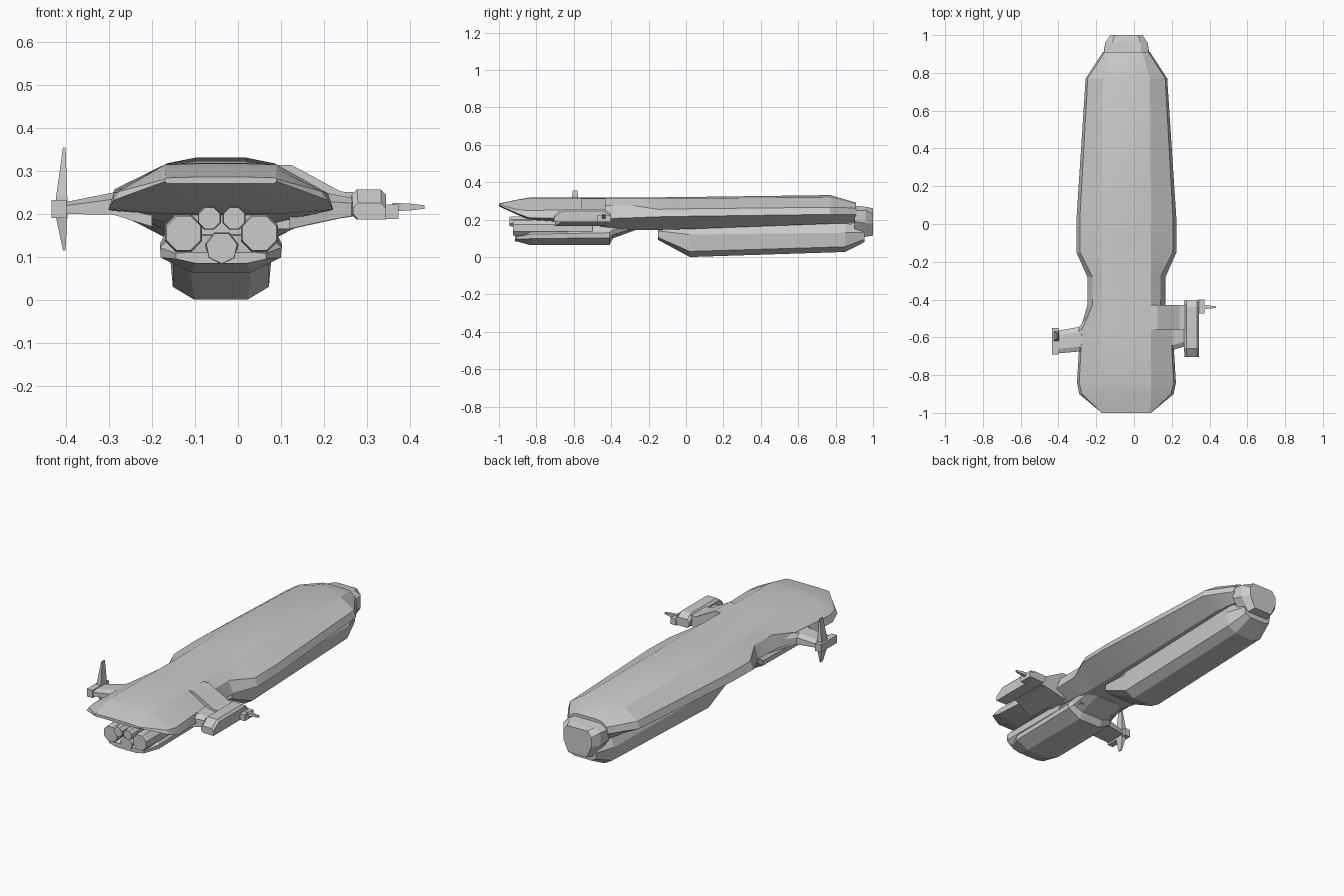
import bpy, bmesh, math
from mathutils import Vector

CX = -0.04  # centre line of the hull


def loft(name, rings, smooth=False):
    """Skin a closed solid through rings with equal point counts."""
    bm = bmesh.new()
    vs = [[bm.verts.new(p) for p in r] for r in rings]
    n = len(vs[0])
    for a, b in zip(vs, vs[1:]):
        for i in range(n):
            j = (i + 1) % n
            bm.faces.new((a[i], a[j], b[j], b[i]))
    bm.faces.new(vs[0])
    bm.faces.new(vs[-1])
    bmesh.ops.recalc_face_normals(bm, faces=bm.faces)
    me = bpy.data.meshes.new(name)
    bm.to_mesh(me)
    bm.free()
    ob = bpy.data.objects.new(name, me)
    bpy.context.collection.objects.link(ob)
    if smooth:
        bpy.ops.object.select_all(action='DESELECT')
        ob.select_set(True)
        bpy.context.view_layer.objects.active = ob
        bpy.ops.object.shade_smooth_by_angle(angle=math.radians(20))
    return ob


def sym(y, half):
    """Ring mirrored about the centre line; half = (half width, z) pairs from top to bottom."""
    return [(CX + w, y, z) for w, z in half] + [(CX - w, y, z) for w, z in reversed(half)]


def box(name, x0, x1, y0, y1, z0, z1):
    return loft(name, [[(x, y0, z0), (x, y1, z0), (x, y1, z1), (x, y0, z1)] for x in (x0, x1)])


# Main hull: y, then top flat, shoulder, side, lower chine, belly
hull = [
    (-1.0, [(.06, .286), (.128, .284), (.130, .281), (.130, .276), (.125, .271)]),
    (-.90, [(.06, .307), (.130, .306), (.235, .253), (.250, .232), (.12, .225)]),
    (-.84, [(.06, .317), (.130, .315), (.250, .248), (.262, .210), (.13, .200)]),
    (-.56, [(.06, .317), (.130, .315), (.235, .255), (.245, .205), (.13, .180)]),
    (-.43, [(.06, .317), (.130, .315), (.180, .275), (.207, .205), (.13, .160)]),
    (-.28, [(.06, .317), (.130, .315), (.180, .275), (.207, .210), (.13, .145)]),
    (-.15, [(.06, .319), (.130, .315), (.245, .255), (.265, .215), (.13, .145)]),
    (0.02, [(.06, .321), (.130, .315), (.247, .258), (.265, .218), (.13, .150)]),
    (0.77, [(.06, .331), (.125, .318), (.205, .266), (.216, .228), (.12, .178)]),
    (0.91, [(.05, .290), (.085, .286), (.115, .262), (.125, .228), (.09, .180)]),
]
loft("main_hull", [sym(y, h) for y, h in hull], True)

# Nose block
loft("nose", [sym(y, h) for y, h in [
    (.90, [(.08, .275), (.120, .25), (.122, .19), (.07, .12)]),
    (.96, [(.075, .268), (.112, .25), (.112, .18), (.065, .108)]),
    (1.0, [(.062, .260), (.085, .23), (.085, .18), (.055, .115)])]])

# Keel pod under the forward hull
loft("keel_pod", [sym(y, h) for y, h in [
    (-.15, [(.09, .152), (.110, .140), (.110, .105), (.075, .092)]),
    (0.02, [(.095, .165), (.120, .120), (.112, .030), (.062, .000)]),
    (0.85, [(.095, .182), (.120, .130), (.108, .055), (.060, .027)]),
    (0.955, [(.06, .160), (.085, .130), (.080, .095), (.050, .080)])]])

# Engine tray and the neck that joins it to the hull
loft("engine_tray", [sym(y, h) for y, h in [
    (-.91, [(.08, .110), (.105, .108), (.105, .095), (.06, .085)]),
    (-.83, [(.11, .150), (.142, .122), (.140, .098), (.068, .063)]),
    (-.41, [(.11, .175), (.142, .130), (.140, .103), (.068, .064)]),
    (-.39, [(.11, .175), (.135, .145), (.125, .120), (.065, .100)]),
    (-.27, [(.11, .190), (.120, .170), (.110, .155), (.060, .144)])]])
box("engine_mount", CX - .11, CX + .11, -.80, -.35, .12, .21)

# Thrusters: octagonal drums with a small chamfer
for i, (dx, z, r, y0, sides) in enumerate([
        (-.087, .155, .047, -.925, 8), (.090, .155, .047, -.925, 8),
        (.002, .121, .040, -.915, 7),
        (-.027, .190, .029, -.945, 8), (.031, .190, .029, -.945, 8)]):
    def circle(y, rad):
        return [(CX + dx + rad * math.sin((k + .5) * math.tau / sides), y,
                 z + rad * math.cos((k + .5) * math.tau / sides)) for k in range(sides)]
    loft(f"thruster_{i + 1}", [circle(y0, r * .92), circle(y0 + .02, r), circle(-.5, r)])


def wing(name, stations):
    """Wing from stations of x, y0, y1, bottom z, top z, with a bevelled leading and trailing edge."""
    loft(name, [[(x, y0, a), (x, y1, a), (x, y1, b - .3 * (b - a)), (x, y1 - .025, b),
                 (x, y0 + .025, b), (x, y0, b - .3 * (b - a))] for x, y0, y1, a, b in stations])


# Left wing with tip pod and vertical fin
wing("left_wing", [(-.20, -.70, -.42, .17, .270), (-.29, -.675, -.545, .198, .250),
                   (-.405, -.685, -.565, .200, .227)])
box("left_tip_pod", -.435, -.40, -.69, -.55, .19, .232)
loft("left_fin", [[(x - h, y0, z), (x + h, y0, z), (x + h, y1, z), (x - h, y1, z)]
                  for x, h, y0, y1, z in [
    (-.405, .003, -.605, -.585, .115), (-.411, .013, -.62, -.57, .19),
    (-.411, .013, -.62, -.57, .24), (-.405, .003, -.605, -.58, .355)]])

# Right wing: stepped armour block, rear fairing and tip pod
loft("right_wing_block", [[(x, -.56, a), (x, -.43, a), (x, -.43, b), (x, -.56, b)]
                          for x, a, b in [(.05, .165, .314), (.125, .165, .314),
                                          (.24, .190, .252), (.28, .195, .250)]])
wing("right_wing", [(.12, -.70, -.44, .165, .285), (.21, -.665, -.46, .185, .248),
                    (.28, -.645, -.46, .198, .235)])


def pod_ring(y, x0, x1, a, b, c=.012):
    return [(x0 + c, y, a), (x1, y, a), (x1, y, b - c), (x1 - c, y, b), (x0 + c, y, b), (x0, y, b - c),
            (x0, y, a + c)]


loft("right_tip_pod", [pod_ring(-.705, .268, .345, .187, .225), pod_ring(-.66, .265, .345, .187, .257),
                       pod_ring(-.44, .265, .345, .187, .257), pod_ring(-.405, .265, .345, .190, .235)])

# Sensor gun on the right pod
box("gun_mount", .34, .374, -.475, -.40, .188, .222)
loft("gun_barrel", [[(x, -.44 - h, .216 - h), (x, -.44 + h, .216 - h), (x, -.44 + h, .216 + h),
                     (x, -.44 - h, .216 + h)] for x, h in [(.36, .010), (.40, .008), (.435, .004)]])
